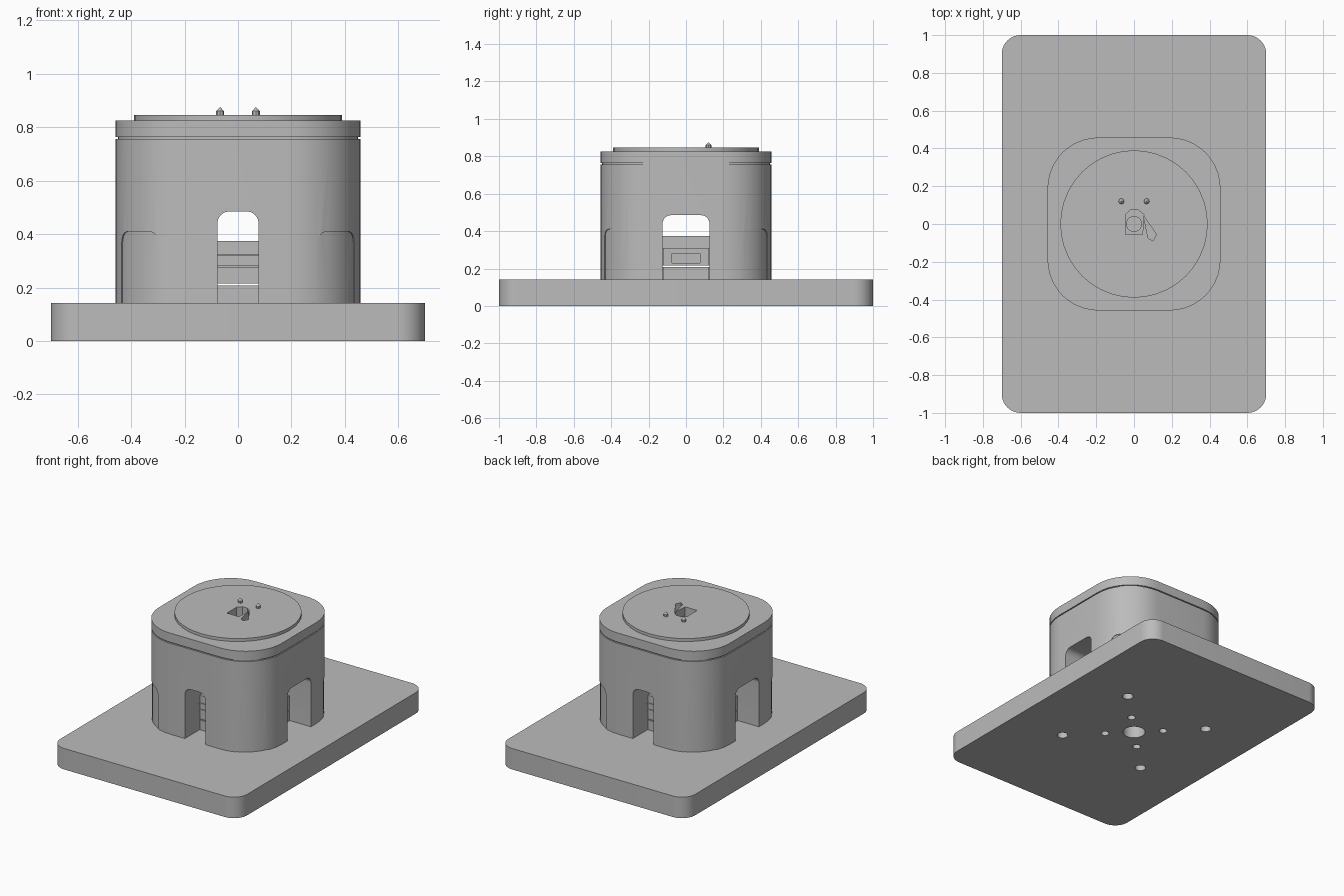
import bpy, bmesh
from math import pi, sin, cos
from mathutils import Matrix

if "Cube" in bpy.data.objects:
    bpy.data.objects.remove(bpy.data.objects["Cube"])

grey = bpy.data.materials.new("plain grey")
grey.use_nodes = True
COLOUR = (0.5, 0.5, 0.5, 1)
grey.diffuse_color = COLOUR
grey.node_tree.nodes["Principled BSDF"].inputs["Base Color"].default_value = COLOUR


def rounded(w, h, r, steps=10):
    """Outline of a rounded rectangle with half sizes w and h."""
    pts = []
    for k, (sx, sy) in enumerate([(1, 1), (-1, 1), (-1, -1), (1, -1)]):
        for i in range(steps + 1):
            a = (k + i / steps) * pi / 2
            pts.append((sx * (w - r) + r * cos(a), sy * (h - r) + r * sin(a)))
    return pts


def circle(r, n=32, x=0, y=0):
    return [(x + r * cos(2 * pi * i / n), y + r * sin(2 * pi * i / n)) for i in range(n)]


def prism(name, outline, z0, z1, matrix=Matrix()):
    """Extrude a flat outline from z0 to z1, then place it."""
    bm = bmesh.new()
    face = bm.faces.new([bm.verts.new((x, y, z0)) for x, y in outline])
    out = bmesh.ops.extrude_face_region(bm, geom=[face])
    top = [v for v in out["geom"] if isinstance(v, bmesh.types.BMVert)]
    bmesh.ops.translate(bm, verts=top, vec=(0, 0, z1 - z0))
    bm.transform(matrix)
    bmesh.ops.recalc_face_normals(bm, faces=bm.faces)
    mesh = bpy.data.meshes.new(name)
    bm.to_mesh(mesh)
    bm.free()
    mesh.materials.append(grey)
    obj = bpy.data.objects.new(name, mesh)
    bpy.context.collection.objects.link(obj)
    return obj


def select(obj):
    bpy.ops.object.select_all(action="DESELECT")
    obj.select_set(True)
    bpy.context.view_layer.objects.active = obj


def cut(obj, cutter):
    """Subtract the cutter from the object and throw the cutter away."""
    mod = obj.modifiers.new("cut", "BOOLEAN")
    mod.operation = "DIFFERENCE"
    mod.solver = "EXACT"
    mod.object = cutter
    select(obj)
    bpy.ops.object.modifier_apply(modifier=mod.name)
    bpy.data.objects.remove(cutter)


def box(name, x, y, z0, z1):
    return prism(name, [(x, y), (-x, y), (-x, -y), (x, -y)], z0, z1)


def arch(half_width, top, near, far, angle):
    """Round-topped doorway cutter facing outwards at an angle about z."""
    turn = Matrix.Rotation(angle, 4, "Z") @ Matrix.Rotation(pi / 2, 4, "X")
    shape = rounded(half_width, top, 0.045)
    return prism("arch_cutter", shape, near, far, turn)


# Base plate with its bolt holes
base = prism("base_plate", rounded(0.7, 1, 0.1), 0, 0.142)
cut(base, prism("centre_hole", circle(0.07), -0.1, 0.13))
for sx in (-1, 1):
    for sy in (-1, 1):
        cut(base, prism("inner_hole", circle(0.025, 16, sx * 0.13, sy * 0.13), -0.1, 0.13))
        cut(base, prism("outer_hole", circle(0.034, 16, sx * 0.32, sy * 0.32), -0.1, 0.13))

# Housing with doorways on four sides and shallow arched corner recesses
CORNER = 0.27
body = prism("housing", rounded(0.458, 0.458, CORNER), 0.142, 0.757)
cut(body, arch(0.077, 0.485, -0.6, 0.6, 0))
cut(body, arch(0.125, 0.485, -0.6, 0.6, pi / 2))
for k in range(4):
    recess = arch(0.1, 0.41, 0.4, 0.7, pi / 4 + k * pi / 2)
    cut(recess, prism("core", rounded(0.453, 0.453, CORNER - 0.005), -1, 1))
    cut(body, recess)

# Mechanism seen through the doorways
pad_long = box("lower_pad_long", 0.076, 0.3, 0.142, 0.208)
pad_wide = box("lower_pad_wide", 0.3, 0.124, 0.142, 0.208)
block_long = box("inner_block_long", 0.076, 0.3, 0.215, 0.375)
block_wide = box("inner_block_wide", 0.3, 0.124, 0.215, 0.31)
slot = box("slot_cutter", 0.03, 0.075, 0.23, 0.28)
for side in (-1, 1):
    cutter = slot.copy()
    cutter.data = slot.data.copy()
    bpy.context.collection.objects.link(cutter)
    cutter.location.x = side * 0.3
    cut(block_wide, cutter)
bpy.data.objects.remove(slot)
for z in (0.28, 0.322):
    box("inner_ledge", 0.076, 0.306, z - 0.004, z + 0.004)

# Lid, separated from the housing by a thin groove
neck = prism("lid_neck", rounded(0.45, 0.45, CORNER - 0.008), 0.755, 0.766)
lid = prism("lid", rounded(0.458, 0.458, CORNER), 0.764, 0.826)
disc = prism("turntable", circle(0.39, 40), 0.826, 0.846)

# Shaft pocket with a slanted notch, and the shaft inside it
pocket = [(-0.045, -0.055), (0.045, -0.055), (0.052, 0.05), (0.02, 0.075),
          (-0.02, 0.075), (-0.045, 0.05)]
notch = [(0.05, 0.045), (0.075, -0.075), (0.1, -0.09), (0.118, -0.055)]
for part in (disc, lid):
    cut(part, prism("pocket_cutter", pocket, 0.775, 0.9))
    cut(part, prism("notch_cutter", notch, 0.79, 0.9))
prism("shaft", circle(0.042, 24), 0.77, 0.79)

# Two pointed locating pins
for side in (-1, 1):
    prism("locating_pin", circle(0.015, 8, side * 0.067, 0.12), 0.84, 0.86)
    bm = bmesh.new()
    bmesh.ops.create_cone(bm, cap_ends=True, segments=8, radius1=0.015, radius2=0.001,
                          depth=0.015, matrix=Matrix.Translation((side * 0.067, 0.12, 0.8675)))
    mesh = bpy.data.meshes.new("pin_tip")
    bm.to_mesh(mesh)
    bm.free()
    mesh.materials.append(grey)
    bpy.context.collection.objects.link(bpy.data.objects.new("pin_tip", mesh))

# Smooth the curves, keep the edges sharp
for obj in list(bpy.context.collection.objects):
    if obj.type == "MESH":
        select(obj)
        bpy.ops.object.shade_smooth_by_angle(angle=pi / 6)
